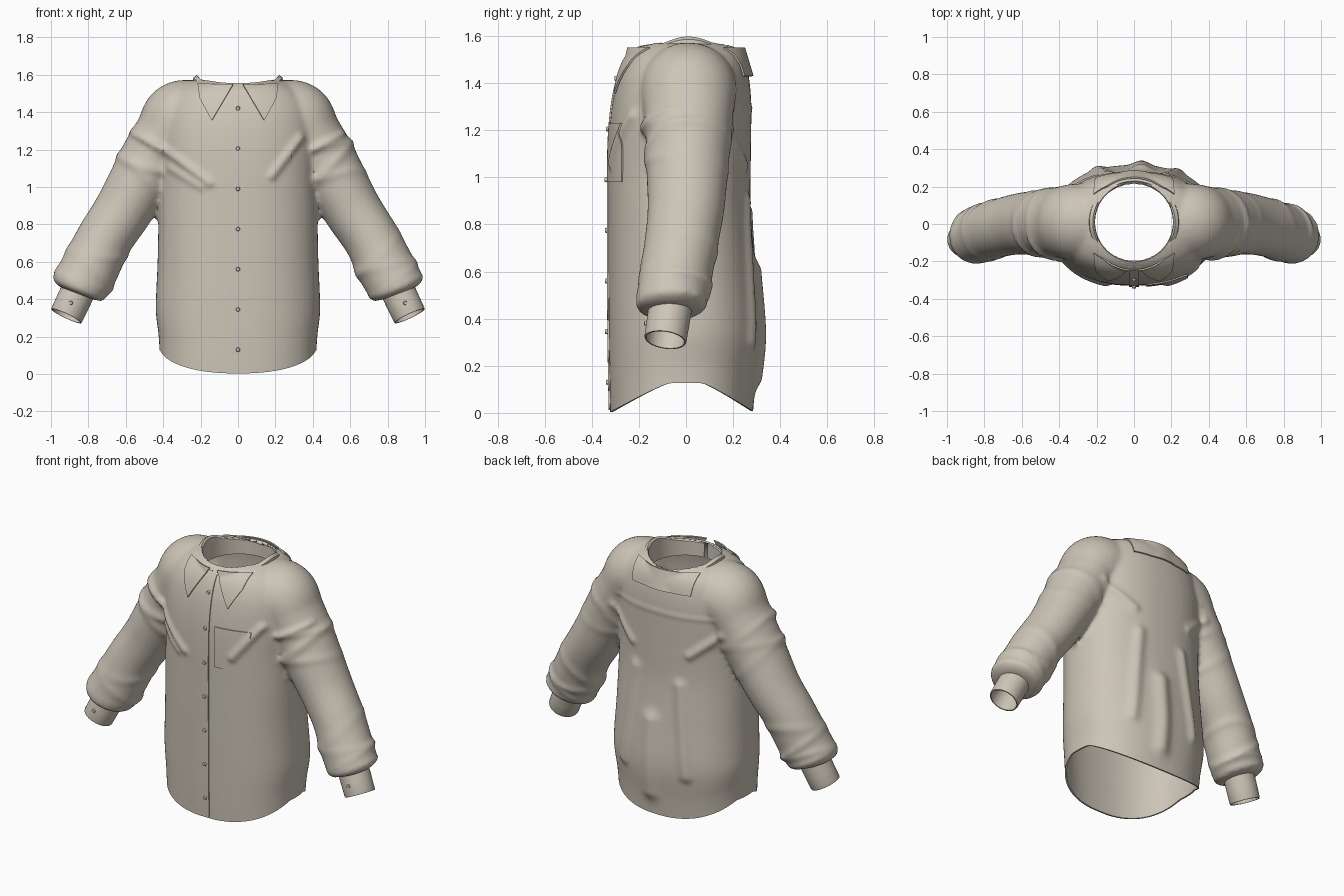
import bpy, bmesh, math
from mathutils import Vector
from mathutils.bvhtree import BVHTree

if "Cube" in bpy.data.objects:
    bpy.data.objects.remove(bpy.data.objects["Cube"])

COLOUR = (0.61, 0.56, 0.475, 1)
cloth = bpy.data.materials.new("beige cloth")
cloth.use_nodes = True
cloth.diffuse_color = COLOUR
cloth.node_tree.nodes["Principled BSDF"].inputs["Base Color"].default_value = COLOUR


def make(name, bm):
    mesh = bpy.data.meshes.new(name)
    bm.to_mesh(mesh)
    bm.free()
    ob = bpy.data.objects.new(name, mesh)
    bpy.context.collection.objects.link(ob)
    mesh.materials.append(cloth)
    return ob


def finish(ob, thickness=0, offset=-1):
    """Apply an optional thickness, then smooth shading."""
    bpy.ops.object.select_all(action='DESELECT')
    bpy.context.view_layer.objects.active = ob
    ob.select_set(True)
    if thickness:
        mod = ob.modifiers.new("thickness", 'SOLIDIFY')
        mod.thickness, mod.offset = thickness, offset
    for mod in list(ob.modifiers):
        bpy.ops.object.modifier_apply(modifier=mod.name)
    bpy.ops.object.shade_smooth_by_angle(angle=math.radians(40))


def resample(keys, steps):
    """Smooth curve through rows of numbers."""
    keys = [Vector(k) for k in keys]
    out, last = [], len(keys) - 1
    for i in range(steps + 1):
        u = i * last / steps
        k = min(int(u), last - 1)
        f = u - k
        a, b, c, d = (keys[max(0, min(last, k + j))] for j in (-1, 0, 1, 2))
        out.append(b + (c - a) * (f / 2) + (a - b * 2.5 + c * 2 - d / 2) * f * f
                   + (b * 1.5 - a / 2 - c * 1.5 + d / 2) * f ** 3)
    return out


def loft(bm, rings, cap=True):
    rows = [[bm.verts.new(p) for p in ring] for ring in rings]
    n = len(rows[0])
    for lo, hi in zip(rows, rows[1:]):
        for i in range(n):
            j = (i + 1) % n
            bm.faces.new((lo[i], lo[j], hi[j], hi[i]))
    if cap:
        bm.faces.new(rows[0][::-1])
        bm.faces.new(rows[-1])


def bell(x, width):
    return math.exp(-(x / width) ** 2)


def power(v, e):
    return math.copysign(abs(v) ** e, v)


ANGLES = [math.tau * i / 64 for i in range(64)]

# Torso: height, half width, front, back
TORSO = [(-.1, .42, -.32, .28), (.0, .42, -.322, .285), (.12, .425, -.325, .295), (.33, .44, -.328, .315),
         (.6, .43, -.33, .295), (.85, .425, -.33, .275), (1.05, .42, -.33, .275),
         (1.2, .425, -.325, .277), (1.32, .42, -.312, .277), (1.42, .40, -.29, .268),
         (1.5, .35, -.257, .25), (1.55, .28, -.21, .215), (1.575, .22, -.15, .16)]
bm = bmesh.new()
rings = []
for z, w, front, back in resample(TORSO, 90):
    mid, half = (front + back) / 2, (back - front) / 2
    rings.append([(w * power(math.cos(a), .87), mid + half * power(math.sin(a), .87), z) for a in ANGLES])
loft(bm, rings)

# Sleeves: centre x, y, z, radius across, radius in depth
SLEEVE = [(.18, .01, 1.385, .18, .2), (.31, .01, 1.365, .20, .205), (.39, .01, 1.27, .17, .19),
          (.455, .01, 1.15, .175, .18), (.535, .005, 1.01, .165, .172), (.62, 0, .865, .155, .163),
          (.715, -.02, .72, .15, .157), (.79, -.045, .57, .155, .155), (.84, -.06, .48, .152, .15),
          (.856, -.065, .445, .14, .14), (.862, -.067, .43, .09, .09)]
# Cloth rolls: position along sleeve, size, tilt
ROLLS = [(.27, .012, .03), (.32, .014, -.03), (.38, .010, .03), (.64, .009, -.03),
         (.71, .012, .03), (.77, .011, -.025), (.83, .010, .015)]
for side in (1, -1):
    path = resample(SLEEVE, 110)
    rings = []
    for i, (x, y, z, ra, rb) in enumerate(path):
        t = i / 110
        p, q = path[max(i - 2, 0)], path[min(i + 2, 110)]
        along = Vector((q[0] - p[0], q[2] - p[2])).normalized()
        ring = []
        for a in ANGLES:
            roll = sum(h * bell(t - c - tilt * math.sin(a + side), .013) for c, h, tilt in ROLLS)
            roll *= .65 + .35 * math.cos(a + 6 * t)
            ca, sa = (ra + roll) * math.cos(a), (rb + roll) * math.sin(a)
            ring.append((side * (x - along.y * ca), y + sa, z + along.x * ca))
        rings.append(ring)
    loft(bm, rings)
bmesh.ops.recalc_face_normals(bm, faces=bm.faces)

# Fuse torso and sleeves into one cloth surface
body = make("shirt_body", bm)
mod = body.modifiers.new("fuse", 'REMESH')
mod.mode, mod.voxel_size = 'VOXEL', .014
mod = body.modifiers.new("soften", 'SMOOTH')
mod.factor, mod.iterations = .5, 5
finish(body)

bm = bmesh.new()
bm.from_mesh(body.data)
bm.normal_update()

# Folds: start, end (x, z), facing (-1 front, 1 back), width, height
FOLDS = [((-.39, 1.2), (-.15, 1.02), -1, .022, .016), ((-.36, 1.1), (-.2, 1.0), -1, .02, .010),
         ((.33, 1.26), (.18, 1.06), -1, .022, .016), ((.40, 1.2), (.55, 1.28), -1, .02, .012),
         ((-.40, 1.2), (-.55, 1.28), -1, .02, .012), ((.04, .15), (.04, .6), 1, .05, .026),
         ((-.2, .3), (-.14, .85), 1, .035, .018), ((.24, .3), (.17, .9), 1, .035, .018),
         ((.38, 1.2), (.2, 1.05), 1, .025, .015), ((-.38, 1.2), (-.2, 1.05), 1, .025, .015),
         ((-.34, 1.29), (.34, 1.29), 1, .012, .005)]
moves = []
for v in bm.verts:
    p, total = Vector((v.co.x, v.co.z)), 0
    for a, b, facing, width, height in FOLDS:
        if v.normal.y * facing > .2:
            a, b = Vector(a), Vector(b)
            f = max(0, min(1, (p - a).dot(b - a) / (b - a).length_squared))
            total += height * bell((p - a.lerp(b, f)).length, width)
    moves.append((v, v.normal * total))
for v, move in moves:
    v.co += move

# Open the hem, then raise it at the sides into curved shirt tails
bmesh.ops.bisect_plane(bm, geom=bm.verts[:] + bm.edges[:] + bm.faces[:], plane_co=(0, 0, 0),
                       plane_no=(0, 0, 1), clear_inner=True)
for v in bm.verts:
    if v.co.z < .4 and abs(v.co.x) < .47:
        reach = .32 if v.co.y < 0 else .29
        f = max(0, min(1, (abs(v.co.y) - .07) / (reach - .07)))
        v.co.z += (.122 * (1 - f ** 1.15) + .004) * (1 - v.co.z / .4)

# Open the neck and the sleeve ends
NECK, NECK_Y = .212, .01
WRIST = Vector((.862, -.067, .43))


def in_hole(p):
    neck = p.z > 1.25 and math.hypot(p.x, p.y - NECK_Y) < NECK
    return neck or (Vector((abs(p.x), p.y, p.z)) - WRIST).length < .075


bmesh.ops.delete(bm, geom=[f for f in bm.faces if in_hole(f.calc_center_median())], context='FACES')
for v in bm.verts:
    if v.is_boundary and v.co.z > 1.25:
        flat = Vector((v.co.x, v.co.y - NECK_Y)).normalized() * NECK
        v.co.x, v.co.y = flat.x, flat.y + NECK_Y
bm.normal_update()
surface = BVHTree.FromBMesh(bm)
bm.to_mesh(body.data)
bm.free()
finish(body, .01)


def skin_y(x, z, facing):
    hit = surface.ray_cast(Vector((x, facing, z)), Vector((0, -facing, 0)))[0]
    return hit.y if hit and hit.y * facing > 0 else 0


def panel(name, corners, facing, lift=.004, collar=False, n=24):
    """Four-cornered cloth panel (x, z) laid over the body."""
    bm = bmesh.new()
    a, b, c, d = (Vector(p) for p in corners)
    grid = []
    for i in range(n + 1):
        row = []
        for j in range(n + 1):
            p = a.lerp(b, i / n).lerp(d.lerp(c, i / n), j / n)
            y = abs(skin_y(p.x, p.y, facing)) + lift
            if collar:
                radius = .247 + .3 * (1.55 - p.y)
                y = max(y, math.sqrt(max(0, radius ** 2 - p.x ** 2)))
            row.append(bm.verts.new((p.x, facing * y, p.y)))
        grid.append(row)
    for i in range(n):
        for j in range(n):
            bm.faces.new((grid[i][j], grid[i + 1][j], grid[i + 1][j + 1], grid[i][j + 1]))
    finish(make(name, bm), .008, 0)


# Button placket and chest pocket
panel("placket", [(-.026, 1.52), (.026, 1.52), (.026, .012), (-.026, .012)], -1, .002, n=60)
panel("chest_pocket", [(.065, 1.23), (.285, 1.23), (.285, .98), (.065, .98)], -1, .003)

# Collar: two pointed front flaps and a back flap
for side, label in ((1, "left"), (-1, "right")):
    panel("collar_flap_" + label, [(side * .025, 1.55), (side * .215, 1.55), (side * .205, 1.475),
                                   (side * .14, 1.355)], -1, .008, True)
panel("collar_back", [(-.215, 1.55), (.215, 1.55), (.205, 1.43), (-.205, 1.43)], 1, .008, True)

# Collar stand: a neck band that rises over the shoulders
bm = bmesh.new()
rows = []
for i in range(81):
    a = math.radians(-87 + 354 * i / 80)
    c, s = math.cos(a), math.sin(a)
    top = 1.548 + .05 * c ** 6
    rows.append([bm.verts.new((r * c, NECK_Y + r * s, z))
                 for r, z in ((.208, 1.45), (.21, top - .01), (.22, top), (.238, top - .012), (.246, 1.53))])
for p, q in zip(rows, rows[1:]):
    for k in range(4):
        bm.faces.new((p[k], p[k + 1], q[k + 1], q[k]))
finish(make("collar_stand", bm), .006)


def button(name, place, direction):
    bm = bmesh.new()
    bmesh.ops.create_cone(bm, cap_ends=True, segments=16, radius1=.012, radius2=.009, depth=.012)
    ob = make(name, bm)
    ob.location = place
    ob.rotation_euler = Vector(direction).to_track_quat('Z', 'Y').to_euler()
    finish(ob)


for i in range(7):
    z = .13 + .215 * i
    button("front_button_%d" % (i + 1), (0, skin_y(0, z, -1) - .009, z), (0, -1, 0))

# Cuffs: open tubes at the wrists
for side, label in ((1, "left"), (-1, "right")):
    start, end = Vector((side * .852, -.066, .45)), Vector((side * .918, -.088, .31))
    axis = (end - start).normalized()
    u = axis.cross(Vector((0, 1, 0))).normalized()
    w = axis.cross(u)
    bm = bmesh.new()
    loft(bm, [[start.lerp(end, t) + (u * math.cos(a) + w * math.sin(a)) * r for a in ANGLES]
              for t, r in ((0, .092), (.5, .091), (.95, .09), (1, .088), (1, .081), (.5, .081), (0, .081))], False)
    bmesh.ops.recalc_face_normals(bm, faces=bm.faces)
    finish(make("cuff_" + label, bm))
    out = Vector((side * .1, -1, 0)).normalized()
    button("cuff_button_" + label, start.lerp(end, .5) + out * .094, out)
